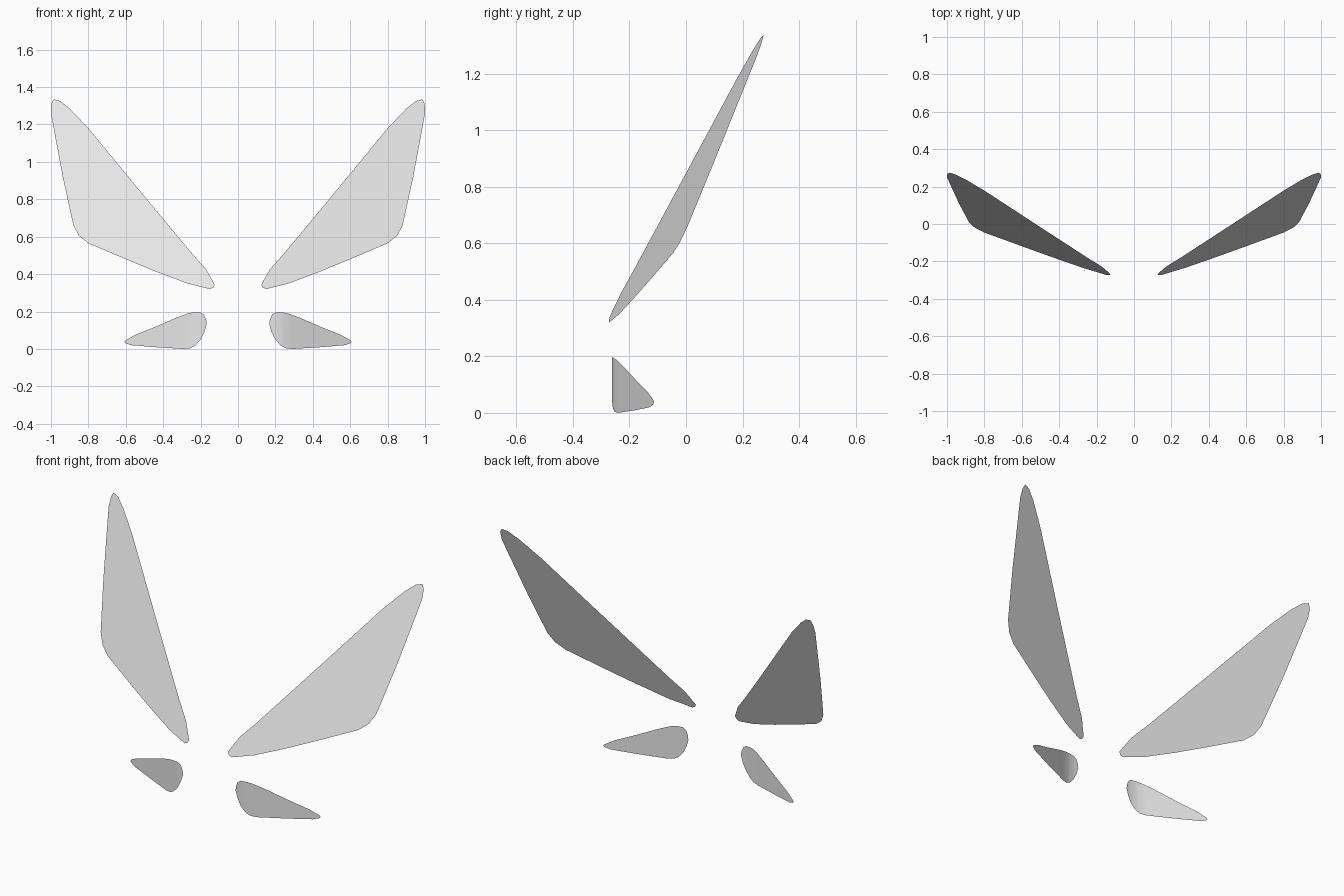
import bpy, bmesh

cube = bpy.data.objects.get("Cube")
if cube:
    bpy.data.objects.remove(cube, do_unlink=True)

# Single pale grey colour
grey = bpy.data.materials.new("pale_grey")
grey.use_nodes = True
colour = (0.8, 0.8, 0.8, 1)
grey.diffuse_color = colour
grey.node_tree.nodes["Principled BSDF"].inputs["Base Color"].default_value = colour

# Outlines as seen from the front (x, z), left side
UPPER = [(0.15, 0.32), (0.27, 0.35), (0.44, 0.414), (0.60, 0.48), (0.80, 0.565),
         (0.85, 0.605), (0.88, 0.66), (0.935, 0.91), (0.98, 1.15), (1.0, 1.26),
         (0.998, 1.31), (0.985, 1.335), (0.95, 1.325), (0.90, 1.285), (0.80, 1.18),
         (0.52, 0.84), (0.25, 0.515), (0.17, 0.425), (0.125, 0.345), (0.13, 0.33)]
LOWER = [(0.255, 0.004), (0.29, 0.0), (0.45, 0.01), (0.57, 0.02), (0.60, 0.03),
         (0.607, 0.037), (0.60, 0.047), (0.55, 0.075), (0.45, 0.115), (0.33, 0.167),
         (0.27, 0.189), (0.24, 0.195), (0.20, 0.195), (0.182, 0.182), (0.17, 0.155),
         (0.168, 0.13), (0.18, 0.09), (0.20, 0.05), (0.23, 0.017)]


def upper_depth(x, z):
    """Flat plane leaning back and outwards."""
    return -0.42 + 0.21 * x + 0.365 * z


def lower_depth(x, z):
    """Flat plane sweeping back, curling round at the inner end."""
    inner = min(x - 0.28, 0)
    return -0.244 + 0.4 * (x - 0.28) + 2.2 * inner * inner


def wing(name, outline, depth, side, cuts=()):
    bm = bmesh.new()
    bm.faces.new([bm.verts.new((x, 0, z)) for x, z in outline])
    # Split the sheet into strips where it bends
    for x in cuts:
        bmesh.ops.bisect_plane(bm, geom=bm.verts[:] + bm.edges[:] + bm.faces[:],
                               plane_co=(x, 0, 0), plane_no=(1, 0, 0))
    for v in bm.verts:
        v.co.y = depth(v.co.x, v.co.z)
        v.co.x *= side
    if side < 0:
        bmesh.ops.reverse_faces(bm, faces=bm.faces[:])
    for f in bm.faces:
        f.smooth = bool(cuts)
    mesh = bpy.data.meshes.new(name)
    bm.to_mesh(mesh)
    bm.free()
    mesh.materials.append(grey)
    bpy.context.collection.objects.link(bpy.data.objects.new(name, mesh))


# Mirrored pairs of wings
for label, side in (("left", 1), ("right", -1)):
    wing("upper_wing_" + label, UPPER, upper_depth, side)
    wing("lower_wing_" + label, LOWER, lower_depth, side,
         cuts=(0.19, 0.21, 0.235, 0.26, 0.285, 0.31))
